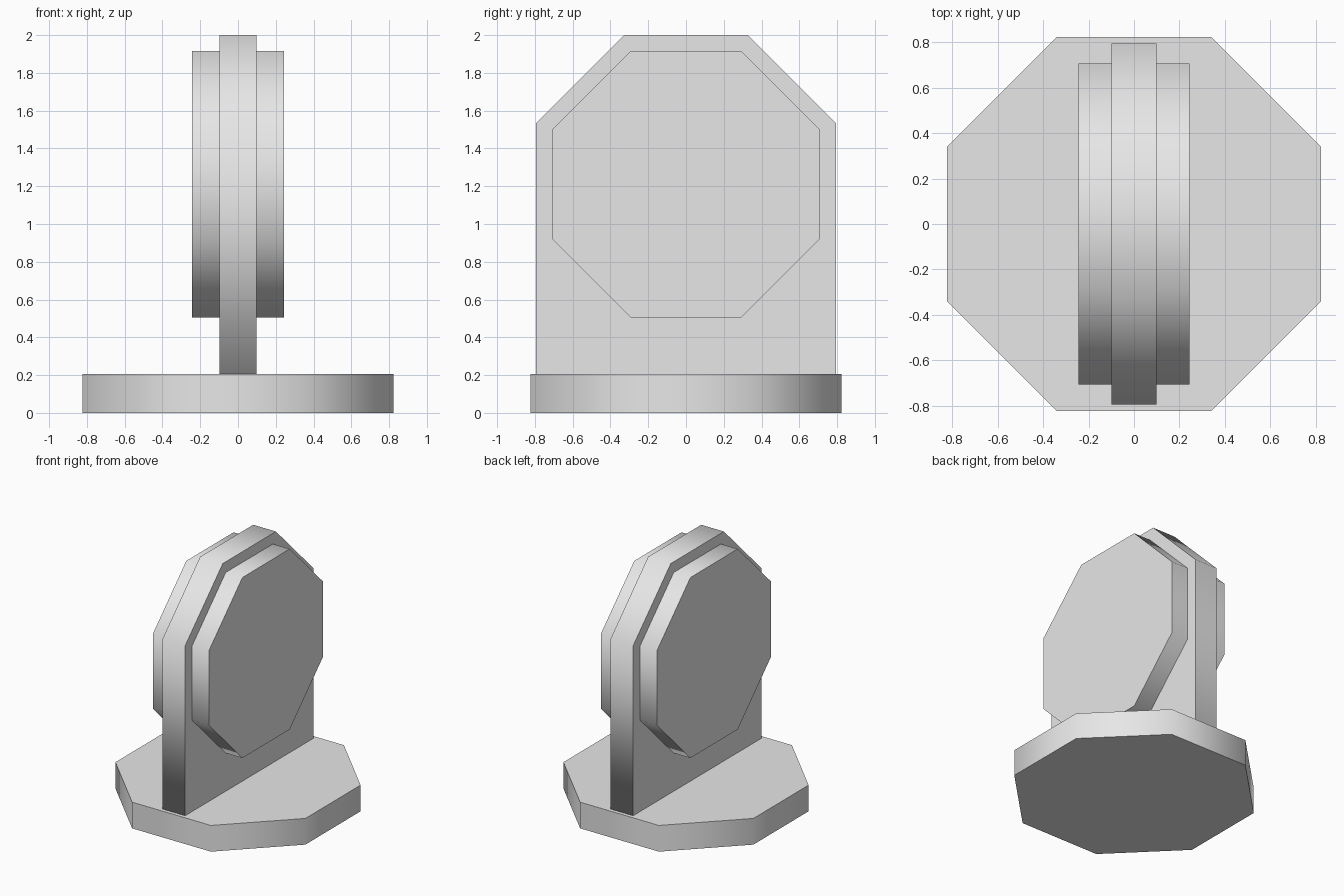
import bpy
import bmesh
from mathutils import Vector

cube = bpy.data.objects.get("Cube")
if cube:
    bpy.data.objects.remove(cube, do_unlink=True)

GREY = (0.8, 0.8, 0.8, 1.0)
grey = bpy.data.materials.new("light grey")
grey.use_nodes = True
grey.diffuse_color = GREY
grey.node_tree.nodes["Principled BSDF"].inputs["Base Color"].default_value = GREY


def prism(name, outline, offset):
    """Extrude a flat outline; the rim is smooth and the cap edges stay sharp."""
    bm = bmesh.new()
    cap = bm.faces.new([bm.verts.new(p) for p in outline])
    result = bmesh.ops.extrude_face_region(bm, geom=[cap], use_keep_orig=True)
    moved = [v for v in result["geom"] if isinstance(v, bmesh.types.BMVert)]
    bmesh.ops.translate(bm, verts=moved, vec=offset)
    bmesh.ops.recalc_face_normals(bm, faces=bm.faces)
    for face in bm.faces:
        face.smooth = True
    for edge in bm.edges:
        if any(len(f.verts) > 4 for f in edge.link_faces):
            edge.smooth = False
    mesh = bpy.data.meshes.new(name)
    bm.to_mesh(mesh)
    bm.free()
    mesh.materials.append(grey)
    obj = bpy.data.objects.new(name, mesh)
    bpy.context.collection.objects.link(obj)
    return obj


def octagon(apothem, flat):
    """Octagon with its flats on the axes."""
    a, f = apothem, flat
    return [(a, -f), (a, f), (f, a), (-f, a), (-a, f), (-a, -f), (-f, -a), (f, -a)]


# Flat octagonal base
prism("base", [(x, y, 0) for x, y in octagon(0.822, 0.341)], Vector((0, 0, 0.205)))

# Upright slab with clipped top corners
half = [(0.793, 0.205), (0.793, 1.535), (0.328, 2.0)]
profile = half + [(-y, z) for y, z in reversed(half)]
prism("upright_slab", [(-0.098, y, z) for y, z in profile], Vector((0.196, 0, 0)))

# Octagonal discs on both sides of the slab
for name, side in (("left_disc", 1), ("right_disc", -1)):
    outline = [(side * 0.098, y, z + 1.21) for y, z in octagon(0.706, 0.292)]
    prism(name, outline, Vector((side * 0.145, 0, 0)))
